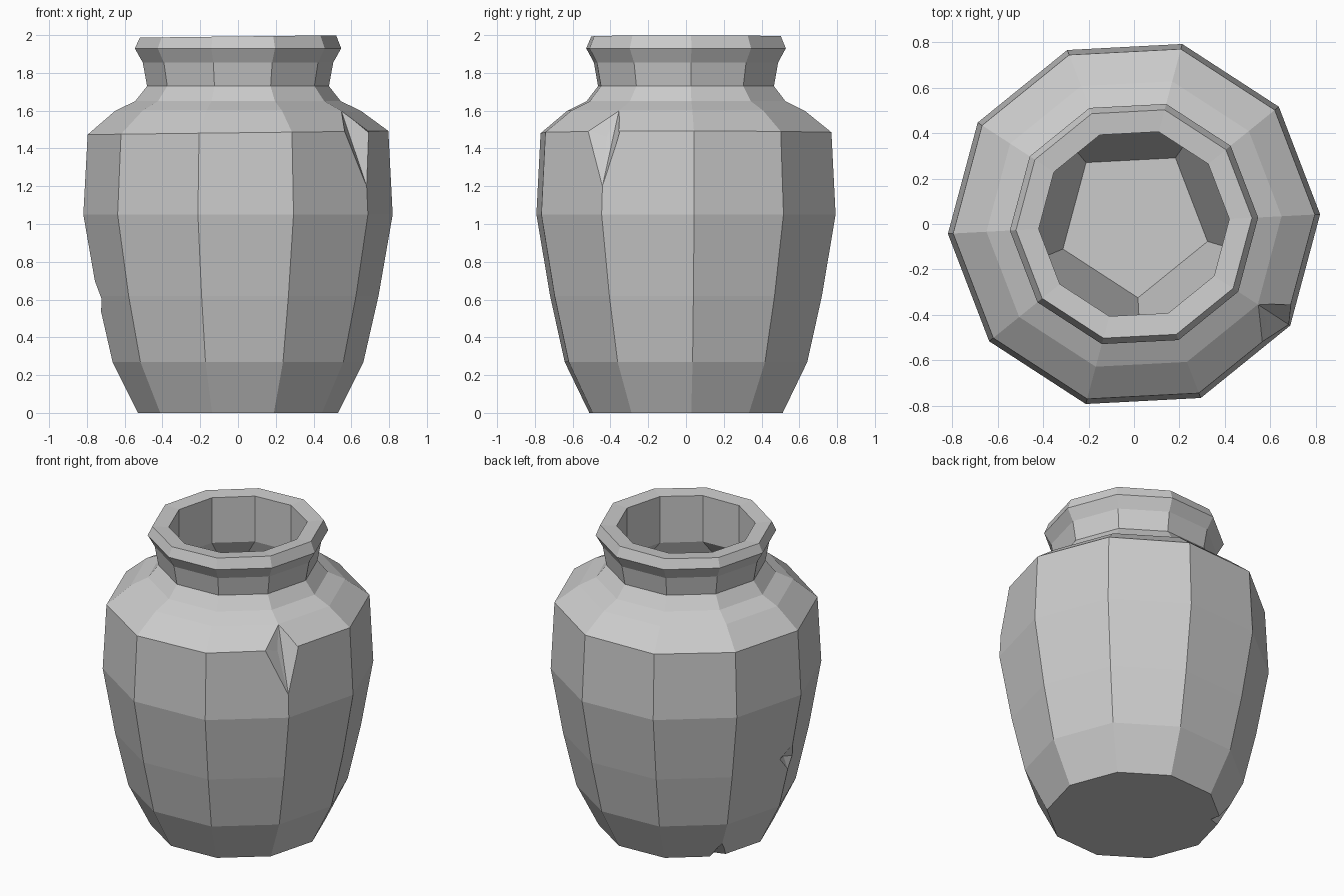
import bpy, bmesh, math
from mathutils import Vector

cube = bpy.data.objects.get("Cube")
if cube:
    bpy.data.objects.remove(cube, do_unlink=True)

SIDES = 10
TURN = math.radians(3)

clay = bpy.data.materials.new("grey clay")
clay.use_nodes = True
CLAY = (0.6, 0.6, 0.6, 1)
clay.diffuse_color = CLAY
clay.node_tree.nodes["Principled BSDF"].inputs["Base Color"].default_value = CLAY


def ring(bm, r, z, count=SIDES, turn=TURN, tilt=0.0, y=0.0):
    verts = []
    for k in range(count):
        a = turn + k * math.tau / count
        x = r * math.cos(a)
        verts.append(bm.verts.new((x, y + r * math.sin(a), z + tilt * x)))
    return verts


def bridge(bm, low, high):
    n = len(low)
    for k in range(n):
        j = (k + 1) % n
        bm.faces.new((low[k], low[j], high[j], high[k]))


def finish(bm, name):
    bmesh.ops.recalc_face_normals(bm, faces=bm.faces[:])
    mesh = bpy.data.meshes.new(name)
    bm.to_mesh(mesh)
    bm.free()
    mesh.materials.append(clay)
    obj = bpy.data.objects.new(name, mesh)
    bpy.context.collection.objects.link(obj)
    return obj


def chip_cutter(name, points):
    bm = bmesh.new()
    for p in points:
        bm.verts.new(p)
    bmesh.ops.convex_hull(bm, input=bm.verts[:])
    obj = finish(bm, name)
    obj.hide_render = True
    obj.display_type = 'WIRE'
    return obj


# Pot: outer wall, rim and the inside of the neck (radius, height, tilt)
PROFILE = [
    (0.53, 0, 0), (0.665, 0.27, 0), (0.745, 0.62, 0), (0.82, 1.05, 0),
    (0.797, 1.483, 0.012), (0.65, 1.6, 0), (0.545, 1.65, 0), (0.482, 1.73, 0),
    (0.505, 1.855, 0), (0.547, 1.93, 0), (0.52, 1.993, 0.012),
    (0.42, 1.985, 0.012), (0.42, 1.68, 0),
]
bm = bmesh.new()
rings = [ring(bm, r, z, tilt=t) for r, z, t in PROFILE]
for low, high in zip(rings, rings[1:]):
    bridge(bm, low, high)
bm.faces.new(rings[0])

# Five-sided hollow below the neck
half_step = math.pi / SIDES
belly = ring(bm, 0.66, 1.3, 5, TURN - half_step)
floor = ring(bm, 0.335, 0.12, 5, TURN - half_step, y=0.01)
neck = rings[-1]
for k in range(5):
    j = (k + 1) % 5
    bm.faces.new((neck[2 * k - 1], neck[2 * k], belly[k]))
    bm.faces.new((neck[2 * k], neck[2 * k + 1], belly[j], belly[k]))
bridge(bm, belly, floor)
bm.faces.new(floor)
pot = finish(bm, "clay_pot")

# Chips knocked out of the shoulder, the side and the foot
cutters = [
    chip_cutter("shoulder_chip_cutter", [
        (0.545, -0.354, 1.605), (0.688, -0.447, 1.18), (0.585, -0.42, 1.46),
        (0.56, -0.53, 1.5), (0.69, -0.35, 1.485), (0.8, -0.6, 1.6)]),
    chip_cutter("side_chip_cutter", [
        (-0.77, -0.04, 0.72), (-0.73, -0.04, 0.51), (-0.705, -0.02, 0.62),
        (-0.725, 0.05, 0.63), (-0.725, -0.1, 0.6), (-0.9, -0.04, 0.62)]),
    chip_cutter("foot_chip_cutter", [
        (-0.485, 0.315, 0.11), (-0.37, 0.25, -0.02), (-0.465, 0.22, -0.02),
        (-0.39, 0.34, -0.02), (-0.6, 0.4, -0.02)]),
]
for cutter in cutters:
    mod = pot.modifiers.new(cutter.name, 'BOOLEAN')
    mod.operation = 'DIFFERENCE'
    mod.solver = 'EXACT'
    mod.object = cutter

# Bake the cuts, then drop the cutters
bpy.context.view_layer.objects.active = pot
pot.select_set(True)
for mod in list(pot.modifiers):
    bpy.ops.object.modifier_apply(modifier=mod.name)
for cutter in cutters:
    bpy.data.objects.remove(cutter, do_unlink=True)
